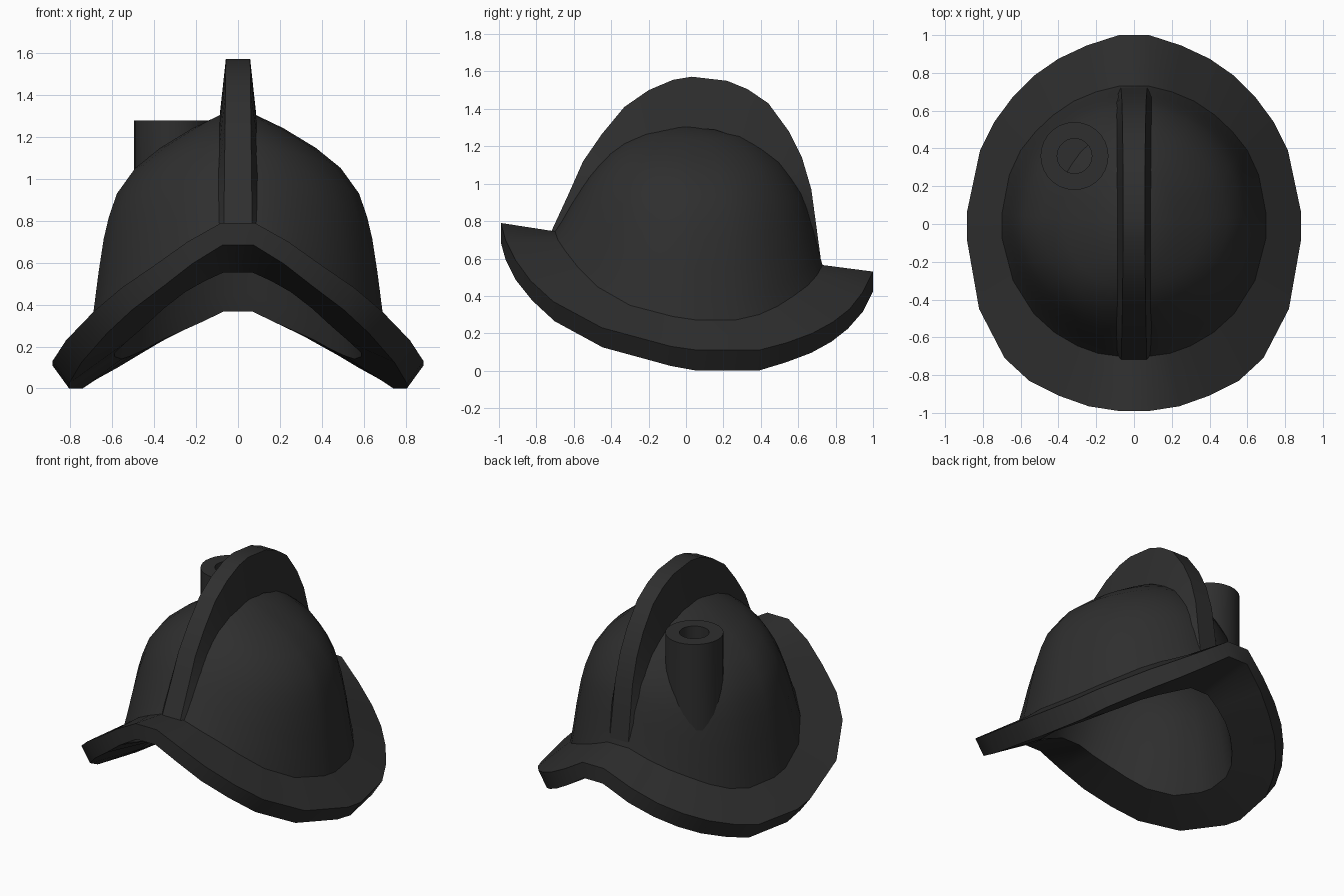
import bpy, bmesh, math

if "Cube" in bpy.data.objects:
    bpy.data.objects.remove(bpy.data.objects["Cube"])

dark = bpy.data.materials.new("dark_iron")
dark.diffuse_color = (0.028, 0.028, 0.028, 1)
dark.use_nodes = True
dark.node_tree.nodes["Principled BSDF"].inputs["Base Color"].default_value = dark.diffuse_color


def finish(name, bm, angle=35):
    bmesh.ops.recalc_face_normals(bm, faces=bm.faces)
    me = bpy.data.meshes.new(name)
    bm.to_mesh(me)
    bm.free()
    ob = bpy.data.objects.new(name, me)
    bpy.context.collection.objects.link(ob)
    me.materials.append(dark)
    bpy.ops.object.select_all(action='DESELECT')
    ob.select_set(True)
    bpy.context.view_layer.objects.active = ob
    bpy.ops.object.shade_smooth_by_angle(angle=math.radians(angle))
    return ob


def loft(bm, rings, closed=True):
    """Bridge successive rings of points with quads."""
    vs = [[bm.verts.new(p) for p in r] for r in rings]
    n = len(vs[0])
    for a, b in zip(vs, vs[1:]):
        for i in range(n if closed else n - 1):
            j = (i + 1) % n
            bm.faces.new((a[i], a[j], b[j], b[i]))
    return vs


def mirrored(half):
    return half + [(-x, y, z) for x, y, z in reversed(half)]


# Right half of the brim edge and of the bowl base, front to back
brim_edge = mirrored([
    (.08, -.99, .79), (.24, -.965, .70), (.395, -.91, .59), (.555, -.83, .48),
    (.685, -.71, .37), (.82, -.45, .23), (.885, -.08, .13), (.885, .06, .11),
    (.815, .39, .11), (.74, .54, .15), (.64, .675, .20), (.53, .785, .26),
    (.40, .875, .33), (.25, .945, .42), (.08, 1.0, .53)])
bowl_base = mirrored([
    (.08, -.70, .745), (.19, -.685, .70), (.30, -.645, .64), (.42, -.575, .55),
    (.53, -.475, .45), (.64, -.30, .35), (.70, -.07, .29), (.70, .05, .272),
    (.66, .26, .27), (.60, .39, .30), (.52, .49, .345), (.43, .575, .40),
    (.32, .65, .455), (.20, .70, .51), (.08, .73, .565)])
brim_under = [(x * .91, y if abs(y) > .9 else y * .99, z - .105 - .005 * (z < .12))
              for x, y, z in brim_edge]
bowl_hole = [(x * .84, y * .86, z - .12 - .075 * (y / .72) ** 2) for x, y, z in bowl_base]

# Bowl levels: height fraction, then width, front and back scale
levels = [(.10, .98, .95, .97), (.26, .95, .88, .935), (.417, .915, .80, .89),
          (.52, .88, .745, .85), (.63, .825, .67, .78), (.75, .70, .58, .69),
          (.845, .53, .48, .57), (.937, .31, .33, .43), (1.0, .12, .12, .14)]


def bowl(base, apex):
    return [[(x * sx, y * (sf if y < 0 else sb), z + (apex - z) * h) for x, y, z in base]
            for h, sx, sf, sb in levels]


# Helmet shell: outer bowl, brim and hollow inside as one skin
bm = bmesh.new()
rings = bowl(bowl_base, 1.305)[::-1] + [bowl_base, brim_edge, brim_under, bowl_hole] \
    + bowl(bowl_hole, 1.2)
vs = loft(bm, rings)
bm.faces.new(vs[0])
bm.faces.new(vs[-1])
finish("helmet_shell", bm)

# Crest: outer edge line and the wider foot line on the bowl (y, z)
top = [(-.72, .745), (-.63, .94), (-.55, 1.12), (-.45, 1.265), (-.33, 1.41), (-.2, 1.5),
       (-.07, 1.555), (.03, 1.572), (.22, 1.55), (.33, 1.505), (.44, 1.43), (.55, 1.28),
       (.62, 1.14), (.67, .97), (.70, .75), (.725, .565)]
foot = [(-.67, .74), (-.61, .86), (-.53, 1.0), (-.41, 1.12), (-.30, 1.21), (-.18, 1.265),
        (-.07, 1.29), (.03, 1.295), (.15, 1.29), (.27, 1.25), (.38, 1.19), (.49, 1.09),
        (.57, .98), (.63, .85), (.67, .70), (.69, .565)]
bm = bmesh.new()
strip = []
for (ty, tz), (fy, fz) in zip(top, foot):
    w = .058 + .012 * (1.57 - tz)
    f = .088 + .03 * max(0, 1.3 - fz)
    strip.append([(-f, fy, fz), (-w, ty, tz), (w, ty, tz), (f, fy, fz)])
vs = loft(bm, strip, closed=False)
bm.faces.new(vs[0])
bm.faces.new(vs[-1])
finish("crest", bm)

# Plume holder: hollow tube with its foot slanted into the bowl
cx, cy, n = -.315, .36, 28
bm = bmesh.new()


def circle(r, z, slant=0):
    pts = []
    for i in range(n):
        a = 2 * math.pi * i / n
        dx, dy = r * math.cos(a), r * math.sin(a)
        pts.append((cx + dx, cy + dy, z - slant * (dy * .75 - dx * .66)))
    return pts


vs = loft(bm, [circle(.18, .89, 1.3), circle(.18, 1.277), circle(.092, 1.277), circle(.092, 1.1)])
bm.faces.new(vs[0])
bm.faces.new(vs[-1])
finish("plume_holder", bm)
